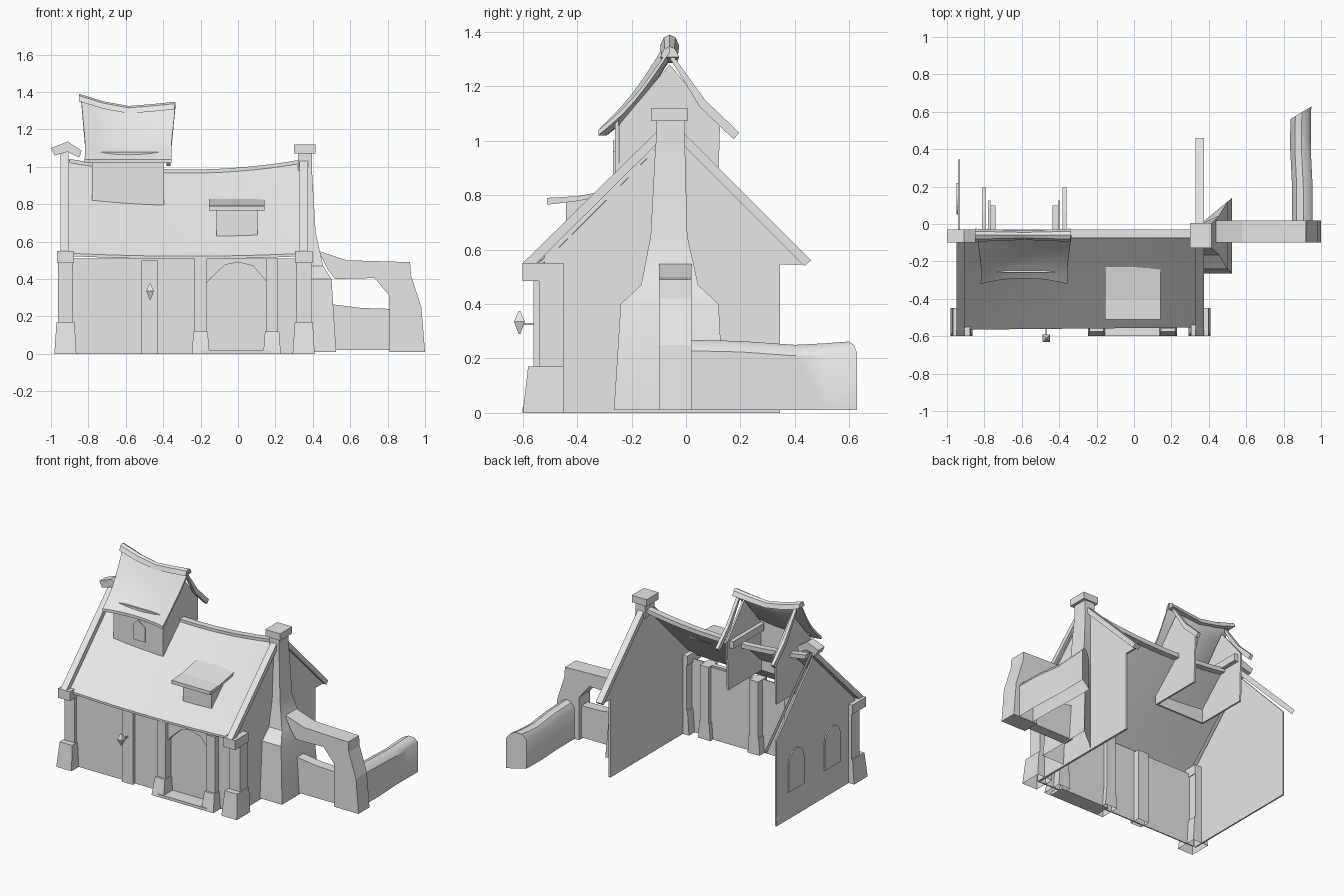
import bpy, bmesh, math

if "Cube" in bpy.data.objects:
    bpy.data.objects.remove(bpy.data.objects["Cube"])

plaster = bpy.data.materials.new("plain_grey")
plaster.use_nodes = True
GREY = (0.8, 0.8, 0.8, 1)
plaster.diffuse_color = GREY
plaster.node_tree.nodes["Principled BSDF"].inputs["Base Color"].default_value = GREY


def make(name, verts, faces, smooth=False, solid=True):
    bm = bmesh.new()
    vs = [bm.verts.new(v) for v in verts]
    for f in faces:
        bm.faces.new([vs[i] for i in f])
    if solid:
        bmesh.ops.recalc_face_normals(bm, faces=bm.faces)
    me = bpy.data.meshes.new(name)
    bm.to_mesh(me)
    bm.free()
    me.materials.append(plaster)
    ob = bpy.data.objects.new(name, me)
    bpy.context.collection.objects.link(ob)
    if smooth:
        bpy.ops.object.select_all(action='DESELECT')
        ob.select_set(True)
        bpy.context.view_layer.objects.active = ob
        bpy.ops.object.shade_smooth_by_angle(angle=math.radians(35))


def loft(name, rings, smooth=False, skip=()):
    """Solid through rings of equal point count; skip leaves start, end or seam open."""
    n = len(rings[0])
    faces = []
    if "start" not in skip:
        faces.append(tuple(range(n)))
    if "end" not in skip:
        faces.append(tuple(range((len(rings) - 1) * n, len(rings) * n)))
    for r in range(len(rings) - 1):
        for i in range(n - 1 if "seam" in skip else n):
            j = (i + 1) % n
            faces.append((r * n + i, r * n + j, r * n + n + j, r * n + n + i))
    make(name, [p for ring in rings for p in ring], faces, smooth)


def prism(name, profile, axis, a, b):
    """Profile is (y, z) for axis x, and (x, z) for axis y."""
    put = (lambda p, d: (d, p[0], p[1])) if axis == "x" else (lambda p, d: (p[0], d, p[1]))
    loft(name, [[put(p, d) for p in profile] for d in (a, b)])


def rect(x0, x1, y0, y1, z):
    return [(x0, y0, z), (x1, y0, z), (x1, y1, z), (x0, y1, z)]


def box(name, x0, x1, y0, y1, z0, z1, skip=()):
    loft(name, [rect(x0, x1, y0, y1, z) for z in (z0, z1)], skip=skip)


def slab(name, fn, nu, nv, thick):
    """Curved roof slab with a flat rim."""
    rings = []
    for u in range(nu + 1):
        top = [fn(u / nu, v / nv) for v in range(nv + 1)]
        rings.append(top + [(x, y, z - thick) for x, y, z in reversed(top)])
    loft(name, rings, True)


def lerp(a, b, t):
    return a + (b - a) * t


# Main roof: sagging front slope and ridge board
def sag(x):
    return ((x + 0.27) / 0.62) ** 2


def roof_point(u, v):
    x = lerp(-0.91, 0.36, u)
    z = lerp(0.522 + 0.015 * sag(x), 0.98 + 0.055 * sag(x), v)
    return (x, lerp(-0.565 + 0.012 * u, -0.06, v), z - 0.004 * math.sin(math.pi * v))


slab("main_roof", roof_point, 14, 4, 0.015)
slab("ridge_board", lambda u, v: (lerp(-0.9, 0.34, u), lerp(-0.075, -0.03, v),
     0.985 + 0.055 * sag(lerp(-0.9, 0.34, u))), 14, 1, 0.03)

# Gable walls, the right one with a small overhang at the back
prism("right_gable", [(-0.52, 0), (0.345, 0), (0.345, 0.545), (0.43, 0.545), (-0.06, 1.04),
                      (-0.52, 0.58)], "x", 0.34, 0.355)
prism("left_gable", [(-0.52, 0), (0.345, 0), (0.345, 0.6), (-0.06, 1.02), (-0.52, 0.56)],
      "x", -0.94, -0.93)

# Sloping edge boards on the gables
front_board = [(-0.6, 0.55), (-0.06, 1.08), (-0.06, 1.035), (-0.56, 0.54)]
back_board = [(-0.06, 1.08), (0.46, 0.56), (0.435, 0.54), (-0.06, 1.035)]
for side, a, b in (("left", -0.95, -0.905), ("right", 0.33, 0.375)):
    prism(side + "_front_edge_board", front_board, "x", a, b)
prism("right_back_edge_board", back_board, "x", 0.33, 0.375)
make("left_back_edge_board", [(-0.928, y, z) for y, z in back_board], [(0, 3, 2, 1)], solid=False)

# Tilted cap at the left end of the ridge
prism("left_ridge_cap", [(-1, 1.1), (-0.91, 1.135), (-0.835, 1.085), (-0.85, 1.05),
                         (-0.91, 1.08), (-0.98, 1.06)], "y", -0.1, -0.03)

# Arched window plates on the left gable
for side, cy in (("back", 0.135), ("front", -0.265)):
    arch = [(cy - 0.085 * math.cos(math.pi * i / 8), 0.385 + 0.085 * math.sin(math.pi * i / 8))
            for i in range(9)]
    prism(side + "_window", [(cy - 0.085, 0.19)] + arch + [(cy + 0.085, 0.19)], "x", -0.948, -0.94)

# Corner posts with foot, shaft and cap
for side, cx in (("left", -0.922), ("right", 0.352)):
    loft(side + "_post_foot", [rect(cx - 0.06, cx + 0.058, -0.6, -0.45, 0),
                               rect(cx - 0.048, cx + 0.048, -0.58, -0.45, 0.17)], skip=("start",))
    box(side + "_post_shaft", cx - 0.04, cx + 0.04, -0.54, -0.45, 0.17, 0.49, ("start", "end"))
    box(side + "_post_cap", cx - 0.047, cx + 0.045, -0.6, -0.45, 0.485, 0.55)

# Front wall, pilaster, door and its arch
box("front_wall_left", -0.92, -0.18, -0.52, -0.512, 0, 0.51)
box("front_wall_right", 0.17, 0.34, -0.52, -0.512, 0, 0.51)
box("pilaster", -0.515, -0.43, -0.545, -0.47, 0, 0.5, ("start",))
box("door", -0.18, 0.18, -0.5, -0.49, 0.02, 0.5)
prism("door_arch", [(-0.18, 0.36), (-0.15, 0.4), (-0.07, 0.475), (0, 0.49), (0.08, 0.47),
                    (0.14, 0.4), (0.17, 0.36), (0.17, 0.51), (-0.18, 0.51)], "y", -0.53, -0.5)
for side, cx in (("left", -0.2), ("right", 0.182)):
    loft("door_column_foot_" + side, [rect(cx - 0.047, cx + 0.047, -0.6, -0.46, 0),
                                      rect(cx - 0.038, cx + 0.038, -0.575, -0.46, 0.12)],
         skip=("start",))
    box("door_column_" + side, cx - 0.033, cx + 0.033, -0.56, -0.46, 0.11, 0.51, ("start",))
box("door_step", -0.2, 0.18, -0.6, -0.49, 0, 0.02)

# Hanging lantern on an arm
box("lantern_arm", -0.474, -0.466, -0.6, -0.54, 0.322, 0.33)
loft("lantern", [rect(-0.47 - r, -0.47 + r, -0.612 - r, -0.612 + r, z)
                 for r, z in ((0.003, 0.29), (0.02, 0.335), (0.014, 0.35), (0.003, 0.375))])

# Chimney with flared base, its back flank running diagonally to the wall
loft("chimney", [[(w, a, z), (x, a, z), (x, b, z), (w, c, z)] for z, w, x, a, b, c in (
    (0.01, 0.355, 0.525, -0.265, 0.14, 0), (0.4, 0.355, 0.5, -0.24, 0.12, 0),
    (0.47, 0.355, 0.455, -0.165, 0.045, 0), (0.65, 0.355, 0.415, -0.13, 0.005, 0),
    (0.99, 0.355, 0.395, -0.112, -0.004, -0.004))], True, ("start", "end"))
box("chimney_top", 0.32, 0.395, -0.11, -0.005, 0.98, 1.08)
box("chimney_cap", 0.3, 0.415, -0.128, 0.005, 1.072, 1.12)

# Small roof dormer
prism("dormer_body", [(-0.44, 0.62), (-0.44, 0.785), (-0.26, 0.805), (-0.3, 0.76)], "x", -0.115, 0.105)
prism("dormer_roof", [(-0.51, 0.765), (-0.51, 0.79), (-0.4, 0.796), (-0.23, 0.828),
                      (-0.23, 0.81), (-0.4, 0.778)], "x", -0.155, 0.142)

# Tower walls, reaching below the roof
tower = [(-0.25, 0.72), (-0.245, 1.06), (-0.06, 1.28), (0.125, 1.06), (0.115, 0.72)]
for side, a, b in (("left", -0.78, -0.768), ("right", -0.407, -0.395)):
    prism("tower_" + side + "_wall", tower, "x", a, b)
prism("tower_front_wall", [(-0.78, 0.72), (-0.395, 0.72), (-0.395, 1.08), (-0.78, 1.08)],
      "y", -0.26, -0.248)
prism("tower_hatch", [(-0.62, 0.86), (-0.53, 0.86), (-0.53, 0.96), (-0.585, 1), (-0.62, 0.97)],
      "y", -0.268, -0.26)
for side, a, b in (("left", -0.78, -0.74), ("right", -0.435, -0.395)):
    box("tower_beam_" + side, a, b, -0.24, 0.1, 1.01, 1.06)


# Tower roof: swept front slope with rising ends
def tower_roof_point(u, v):
    k = (2 * u - 1) ** 2
    flare = 1 + 0.11 * max(0, v - 0.4) / 0.6 + 0.02 * (1 - v)
    x = -0.587 + (2 * u - 1) * 0.228 * flare
    ridge = 1.315 + k * (0.07 if u < 0.5 else 0.03)
    y = lerp(-0.29 - 0.032 * k, -0.06, v)
    z = lerp(1.04, ridge, v) - 0.03 * math.sin(math.pi * v)
    return (x, y, z)


slab("tower_roof", tower_roof_point, 10, 6, 0.02)
slope = [(0.255, 1.03), (0.13, 1.15), (0, 1.33)]
for side, a, b in (("left", -0.812, -0.79), ("right", -0.383, -0.361)):
    top = [(d - 0.06, z) for d, z in slope]
    low = [(max(0, d - 0.02) - 0.06, z - 0.025) for d, z in slope]
    prism("tower_back_edge_" + side, top + low[::-1], "x", a, b)

# Tower ridge beam with raised tips
loft("tower_ridge", [[(x, -0.06 - w, z - 0.04), (x, -0.06 - w * 0.6, z - 0.01), (x, -0.06, z),
                      (x, -0.06 + w * 0.6, z - 0.01), (x, -0.06 + w, z - 0.04)]
                     for x, z, w in ((-0.85, 1.39, 0.035), (-0.72, 1.35, 0.03), (-0.585, 1.325, 0.025),
                                     (-0.46, 1.335, 0.03), (-0.34, 1.347, 0.035))])

# Garden archway, low wall and long side wall with a rounded top
prism("archway", [(0.43, 0.55), (0.58, 0.5), (0.92, 0.49), (0.925, 0.42), (0.98, 0.25), (1, 0.01),
                  (0.81, 0.01), (0.81, 0.31), (0.73, 0.405), (0.52, 0.4), (0.48, 0.45)],
      "y", -0.1, 0.02)
prism("low_wall", [(0.5, 0.02), (0.82, 0.02), (0.82, 0.24), (0.66, 0.245), (0.5, 0.265)],
      "y", -0.075, -0.005)
section = [(-0.055, None), (-0.055, 0.05), (-0.03, 0.012), (0.005, 0), (0.035, 0.012), (0.055, 0.04),
           (0.055, None)]
loft("side_wall", [[(c + d, y + slant * d, 0.01 if drop is None else h - drop) for d, drop in section]
                   for y, c, h, slant in ((0.02, 0.9, 0.268, 0), (0.2, 0.9, 0.264, 0),
                                          (0.4, 0.89, 0.25, 0), (0.5, 0.89, 0.255, 0.3),
                                          (0.595, 0.893, 0.262, 0.6))], True, ("start", "seam"))
